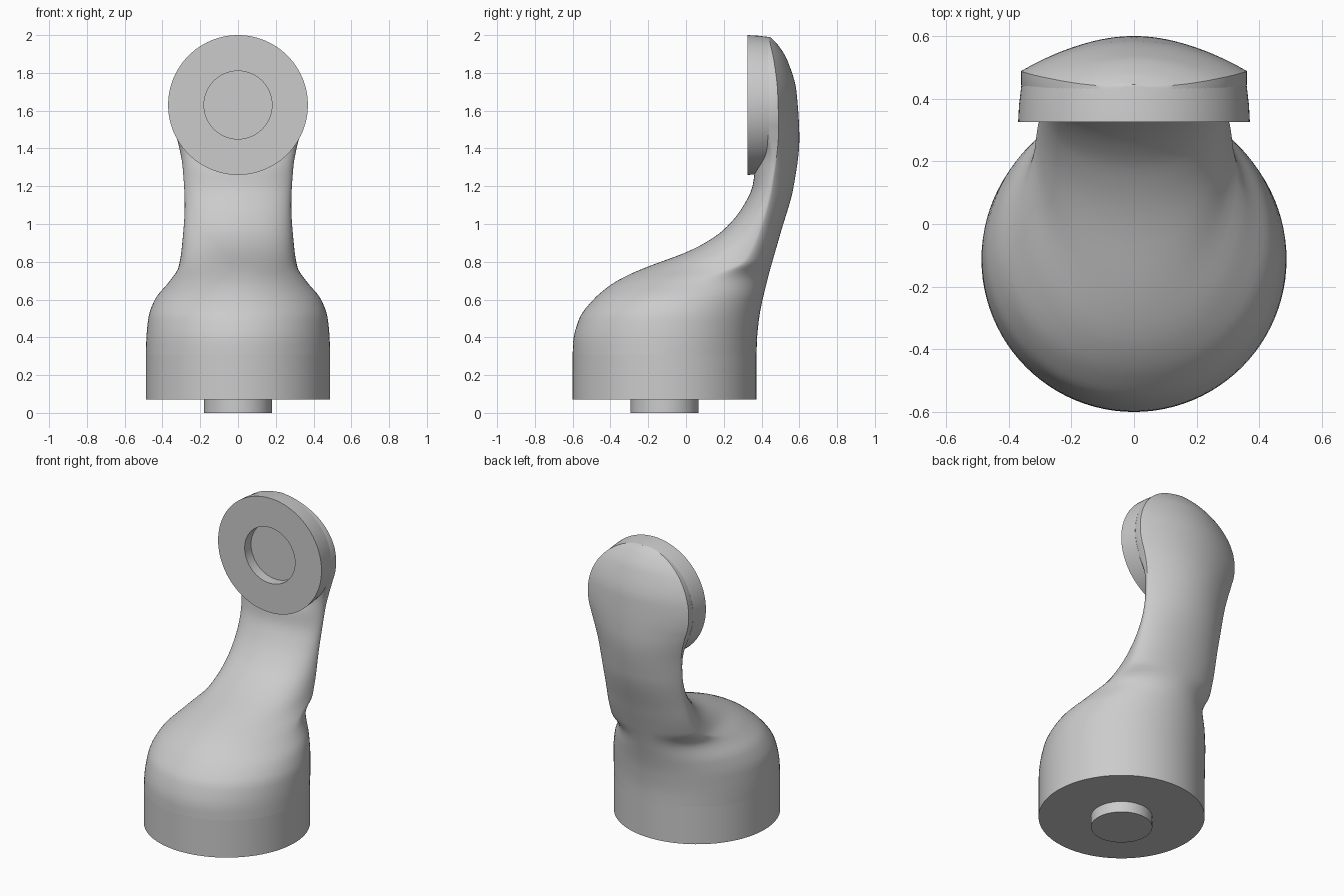
import bpy, bmesh, math

if "Cube" in bpy.data.objects:
    bpy.data.objects.remove(bpy.data.objects["Cube"])


def curve(pts):
    """Smooth, overshoot-free interpolation through (z, value) points."""
    d = [(b[1] - a[1]) / (b[0] - a[0]) for a, b in zip(pts, pts[1:])]
    m = [d[0]] + [2 * a * b / (a + b) if a * b > 0 else 0 for a, b in zip(d, d[1:])] + [d[-1]]

    def f(z):
        z = min(max(z, pts[0][0]), pts[-1][0])
        i = 0
        while i < len(pts) - 2 and z > pts[i + 1][0]:
            i += 1
        (z0, v0), (z1, v1) = pts[i], pts[i + 1]
        h = z1 - z0
        t = (z - z0) / h
        return (v0 * (2*t**3 - 3*t*t + 1) + v1 * (3*t*t - 2*t**3)
                + h * (m[i] * (t**3 - 2*t*t + t) + m[i + 1] * (t**3 - t*t)))
    return f


def loft(name, rings, angle=35):
    """Skin a list of equal-length rings and cap both ends."""
    bm = bmesh.new()
    rows = [[bm.verts.new(p) for p in r] for r in rings]
    n = len(rows[0])
    for a, b in zip(rows, rows[1:]):
        for i in range(n):
            j = (i + 1) % n
            bm.faces.new((a[i], a[j], b[j], b[i]))
    bm.faces.new(rows[0][::-1])
    bm.faces.new(rows[-1])
    bmesh.ops.recalc_face_normals(bm, faces=bm.faces)
    mesh = bpy.data.meshes.new(name)
    bm.to_mesh(mesh)
    bm.free()
    ob = bpy.data.objects.new(name, mesh)
    bpy.context.collection.objects.link(ob)
    bpy.ops.object.select_all(action='DESELECT')
    ob.select_set(True)
    bpy.context.view_layer.objects.active = ob
    bpy.ops.object.shade_smooth_by_angle(angle=math.radians(angle))
    return ob


N = 96
ANG = [2 * math.pi * i / N for i in range(N)]
BASE_Y, BASE_R, HEAD_Z = -0.113, 0.487, 1.63


def upright(profile):
    return [[(r * math.cos(a), BASE_Y + r * math.sin(a), z) for a in ANG] for r, z in profile]


# Round base and locating peg
loft("base", upright([(BASE_R, 0.07), (BASE_R, 0.31)]))
loft("peg", upright([(0.18, 0.0), (0.18, 0.09)]))

# Head disc with a recessed socket, turned around the y axis
head = [(0.18, 0.39), (0.18, 0.325), (0.37, 0.325), (0.367, 0.38), (0.36, 0.44)]
loft("head_disc", [[(r * math.cos(a), y, HEAD_Z + r * math.sin(a)) for a in ANG]
                   for r, y in head])

# Flowing arm: front line, back line, half width and widest line by height
front = curve([(0.31, -0.6), (0.37, -0.598), (0.5, -0.565), (0.6, -0.49), (0.68, -0.395),
               (0.735, -0.295), (0.775, -0.2), (0.85, 0.0), (0.9, 0.1), (0.97, 0.2),
               (1.09, 0.3), (1.2, 0.352), (1.28, 0.365), (1.4, 0.40), (2.0, 0.405)])
back = curve([(0.31, 0.374), (0.37, 0.375), (0.5, 0.387), (0.7, 0.43), (0.95, 0.5),
              (1.2, 0.57), (1.45, 0.6), (1.7, 0.585), (1.87, 0.535), (1.95, 0.485), (1.99, 0.445)])
width = curve([(0.31, 0.487), (0.37, 0.486), (0.5, 0.475), (0.6, 0.44), (0.7, 0.36),
               (0.77, 0.315), (0.9, 0.295), (1.1, 0.282), (1.3, 0.293), (1.4, 0.31), (1.5, 0.337)])
widest = curve([(0.31, -0.113), (0.5, -0.09), (0.6, -0.05), (0.7, 0.06), (0.8, 0.3),
                (1.0, 0.4), (1.2, 0.455), (1.5, 0.49), (1.7, 0.485), (1.85, 0.468), (1.99, 0.438)])
front_power = curve([(0.31, 1), (1.25, 1), (1.5, 0.25), (2.0, 0.25)])
back_power = curve([(0.31, 1), (0.6, 1), (1.4, 1.8), (1.6, 2), (2.0, 2)])


def section(z):
    w = width(z) if z < 1.5 else math.sqrt(max(0.361 ** 2 - (z - HEAD_Z) ** 2, 1e-4))
    ys, ring = widest(z), []
    for a in ANG:
        s = math.sin(a)
        if abs(s) < 1e-6:
            y = ys
        elif s > 0:
            y = ys + (back(z) - ys) * s ** back_power(z)
        else:
            y = ys - (ys - front(z)) * (-s) ** front_power(z)
        ring.append((w * math.cos(a), y, z))
    return ring


heights = [0.31 + 1.54 * i / 75 for i in range(76)]
heights += [1.85 + 0.14 * math.sin(math.pi / 2 * i / 14) for i in range(1, 15)]
loft("arm", [section(z) for z in heights])
